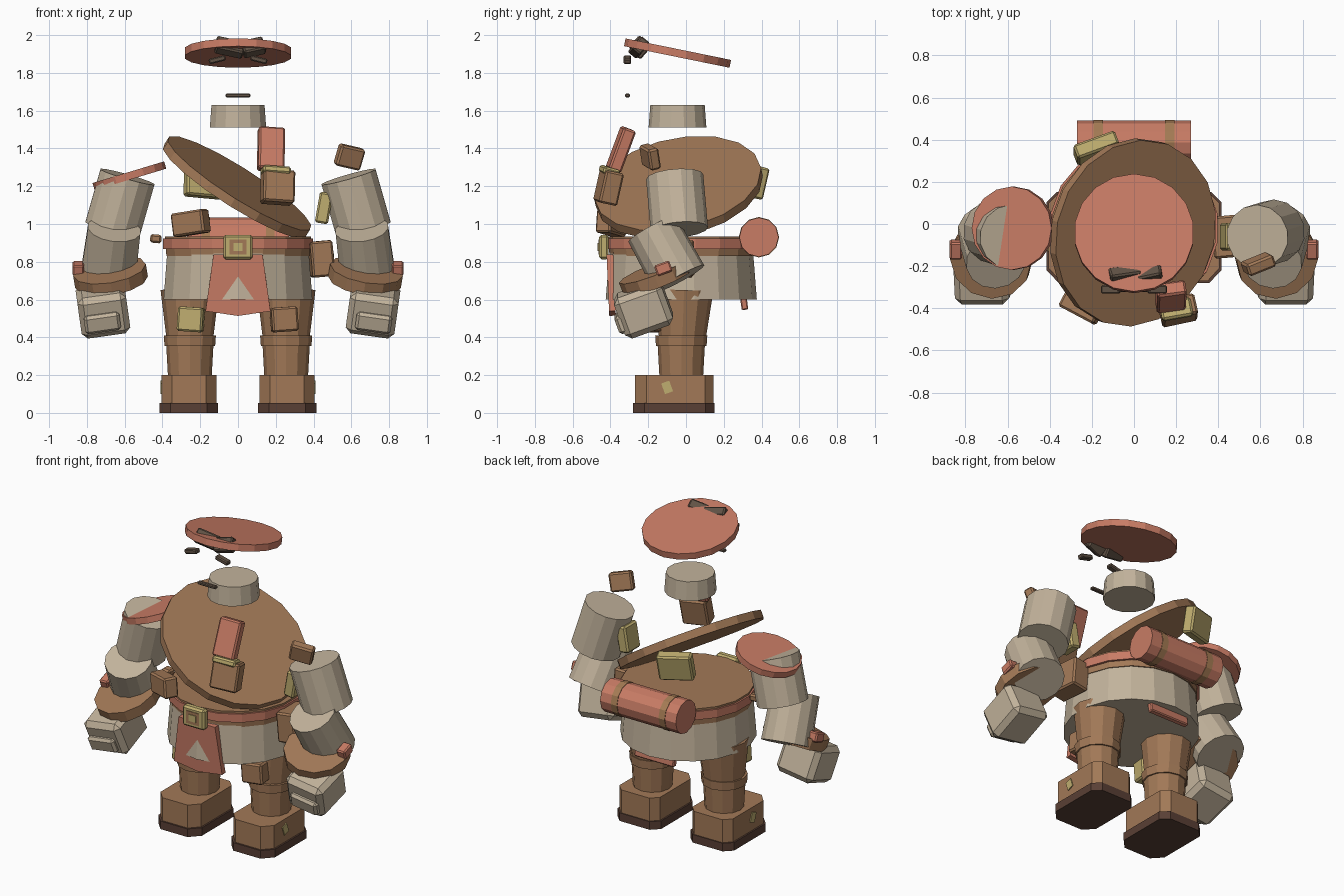
import bpy, bmesh, math
from mathutils import Vector, Matrix, Euler

if "Cube" in bpy.data.objects:
    bpy.data.objects.remove(bpy.data.objects["Cube"])


def material(name, rgb):
    m = bpy.data.materials.new(name)
    m.use_nodes = True
    m.diffuse_color = (*rgb, 1)
    m.node_tree.nodes["Principled BSDF"].inputs["Base Color"].default_value = (*rgb, 1)
    return m


RED = material("terracotta red", (.58, .2, .13))
BROWN = material("leather brown", (.36, .19, .095))
CLOTH = material("beige cloth", (.54, .45, .33))
BRASS = material("dull brass", (.52, .42, .16))
DARK = material("dark hair", (.12, .085, .06))
SOLE = material("dark sole", (.1, .05, .035))
STRAP = material("strap tan", (.38, .2, .09))


def finish(name, bm, mat, matrix):
    bmesh.ops.recalc_face_normals(bm, faces=bm.faces)
    me = bpy.data.meshes.new(name)
    bm.to_mesh(me)
    bm.free()
    me.materials.append(mat)
    ob = bpy.data.objects.new(name, me)
    ob.matrix_world = matrix
    bpy.context.collection.objects.link(ob)
    return ob


def box(name, mat, at, size, rot=(0, 0, 0), bevel=0, taper=1):
    bm = bmesh.new()
    bmesh.ops.create_cube(bm, size=1)
    for v in bm.verts:
        s = taper if v.co.z > 0 else 1
        v.co = Vector((v.co.x * size[0] * s, v.co.y * size[1] * s, v.co.z * size[2]))
    if bevel:
        bmesh.ops.bevel(bm, geom=bm.edges[:], offset=bevel, segments=1, affect='EDGES')
    turn = Euler([math.radians(a) for a in rot]).to_matrix().to_4x4()
    return finish(name, bm, mat, Matrix.Translation(at) @ turn)


def cyl(name, mat, p0, p1, r0, r1=None, sides=14):
    """Capped cone frustum from p0 to p1."""
    p0, p1 = Vector(p0), Vector(p1)
    bm = bmesh.new()
    bmesh.ops.create_cone(bm, cap_ends=True, segments=sides, radius1=r0,
                          radius2=r0 if r1 is None else r1, depth=(p1 - p0).length)
    turn = Vector((0, 0, 1)).rotation_difference(p1 - p0).to_matrix().to_4x4()
    return finish(name, bm, mat, Matrix.Translation((p0 + p1) / 2) @ turn)


def disc(name, mat, at, normal, r, thick, sides=18):
    at, n = Vector(at), Vector(normal).normalized() * thick / 2
    return cyl(name, mat, at - n, at + n, r, sides=sides)


def prism(name, mat, outline, axis, a, b, matrix=None):
    """Outline extruded along z (axis 2) or y (axis 1)."""
    bm = bmesh.new()
    rings = []
    for h in (a, b):
        rings.append([bm.verts.new((u, v, h) if axis == 2 else (u, h, v)) for u, v in outline])
    bm.faces.new(rings[0])
    bm.faces.new(rings[1])
    n = len(outline)
    for i in range(n):
        j = (i + 1) % n
        bm.faces.new((rings[0][i], rings[0][j], rings[1][j], rings[1][i]))
    return finish(name, bm, mat, matrix or Matrix())


# Head: cap, tuft, brows, mouth and neck
disc("cap", RED, (0, -.045, 1.905), (0, .2, .98), .285, .042, 18)
box("hair_tuft_right", DARK, (-.045, -.245, 1.935), (.15, .06, .085), (-40, 12, 8), .008)
box("hair_tuft_left", DARK, (.08, -.25, 1.935), (.12, .06, .085), (-40, -12, 12), .008)
for side, s in (("right", -1), ("left", 1)):
    box("brow_" + side, DARK, (s * .11, -.31, 1.87), (.09, .04, .028), (0, s * 14, 0), .006)
box("mouth", DARK, (0, -.31, 1.68), (.13, .025, .02), bevel=.005)
cyl("neck", CLOTH, (0, -.045, 1.51), (0, -.045, 1.63), .153, .144, 14)

# Tilted chest plate
disc("chest_plate", BROWN, (-.005, -.04, 1.195), (.53, -.18, .83), .45, .05, 18)

# Belt, skirt and flaps
cyl("belt", BROWN, (0, -.02, .83), (0, -.02, .935), .385, .392, 18)
cyl("belt_band", RED, (0, -.02, .868), (0, -.02, .922), .402, .402, 18)
cyl("skirt", CLOTH, (0, -.025, .6), (0, -.025, .88), .4, .378, 18)
prism("front_flap", RED, [(-.13, .84), (.13, .84), (.172, .54), (0, .515), (-.172, .54)],
      1, -.035, 0, Matrix.Translation((0, -.375, .6)) @ Matrix.Rotation(math.radians(2.5), 4, 'X')
      @ Matrix.Translation((0, 0, -.6)))
box("back_flap", RED, (0, .305, .6), (.28, .035, .11), (8, 0, 0), .006)
box("buckle", BRASS, (0, -.435, .878), (.155, .05, .13), bevel=.012)
box("buckle_inset", BROWN, (0, -.459, .878), (.09, .009, .08))
box("buckle_tongue", BRASS, (0, -.463, .878), (.05, .009, .042))

# Bedroll with straps
cyl("bedroll", RED, (-.27, .386, .93), (.27, .386, .93), .104, sides=12)
for side, s in (("right", -1), ("left", 1)):
    cyl("bedroll_strap_" + side, STRAP, (s * .17 - .022, .386, .93),
        (s * .17 + .022, .386, .93), .107, sides=12)

# Legs, boots and arms are mirrored
boot = [(-.145, -.21), (-.09, -.27), (.09, -.27), (.145, -.21),
        (.145, .1), (.1, .145), (-.1, .145), (-.145, .1)]
for side, s in (("right", -1), ("left", 1)):
    x = s * .255
    cyl("thigh_" + side, BROWN, (x, -.02, .38), (x, -.01, .65), .122, .155, 12)
    cyl("boot_cuff_" + side, BROWN, (x, -.025, .355), (x, -.025, .41), .134, .138, 12)
    cyl("boot_shaft_" + side, BROWN, (x, -.025, .18), (x, -.025, .36), .115, .125, 12)
    place = Matrix.Translation((x + s * .005, 0, 0))
    prism("boot_" + side, BROWN, boot, 2, .045, .2, place)
    prism("boot_sole_" + side, SOLE, [(u * 1.07, v * 1.04) for u, v in boot], 2, 0, .052, place)
    box("boot_clasp_" + side, BRASS, (s * .405, -.1, .135), (.012, .045, .06), (20, 0, 0))

    cyl("upper_arm_" + side, CLOTH, (s * .665, -.035, .97), (s * .585, -.06, 1.25), .152, .152, 14)
    cyl("forearm_" + side, CLOTH, (s * .69, -.035, .71), (s * .655, -.18, .975), .15, .143, 14)
    disc("wrist_band_" + side, BROWN, (s * .675, -.16, .725), (s * .16, -.36, .93), .195, .07, 12)
    box("wrist_tag_" + side, RED, (s * .845, -.12, .765), (.06, .085, .06), (20, 0, 0), .008)
    box("hand_" + side, CLOTH, (s * .715, -.225, .55), (.26, .27, .23), (20, s * 8, 0), .03)
    box("knuckles_" + side, CLOTH, (s * .72, -.31, .49), (.19, .12, .1), (20, s * 8, 0), .015)

# Shoulder disc on the right arm
disc("shoulder_disc", RED, (-.575, -.02, 1.255), (-.29, 0, .96), .198, .04, 16)

# Pouches: name, material, centre, size, rotation
pouches = [
    ("chest_pouch_roll", RED, (.175, -.345, 1.395), (.14, .07, .235), (-20, 4, 8)),
    ("chest_pouch_flap", BRASS, (.2, -.405, 1.28), (.15, .09, .04), (-15, 4, 10)),
    ("chest_pouch", BROWN, (.21, -.41, 1.195), (.17, .1, .175), (-12, 4, 12)),
    ("belt_pouch_front", BROWN, (-.25, -.395, 1.005), (.19, .09, .125), (0, -8, -28)),
    ("belt_pouch_side", BROWN, (.44, -.06, .815), (.12, .2, .19), (0, -5, 5)),
    ("belt_pouch_clasp", BRASS, (.475, -.1, .84), (.06, .07, .05), (0, -5, 5)),
    ("belt_stub", BROWN, (-.435, -.09, .922), (.06, .06, .045), (0, 5, 0)),
    ("side_pouch", BRASS, (.455, -.06, 1.085), (.07, .13, .165), (0, 10, 0)),
    ("back_pouch", BRASS, (-.18, .36, 1.225), (.21, .07, .17), (-12, 5, 20)),
    ("shoulder_pouch", BROWN, (.59, -.19, 1.355), (.14, .06, .115), (14, 12, 22)),
    ("thigh_pouch_right", BRASS, (-.25, -.175, .495), (.135, .1, .13), (0, 4, -6)),
    ("thigh_pouch_left", BROWN, (.245, -.175, .495), (.14, .1, .13), (0, -4, 6)),
]
for name, mat, at, size, rot in pouches:
    box(name, mat, at, size, rot, .01)
